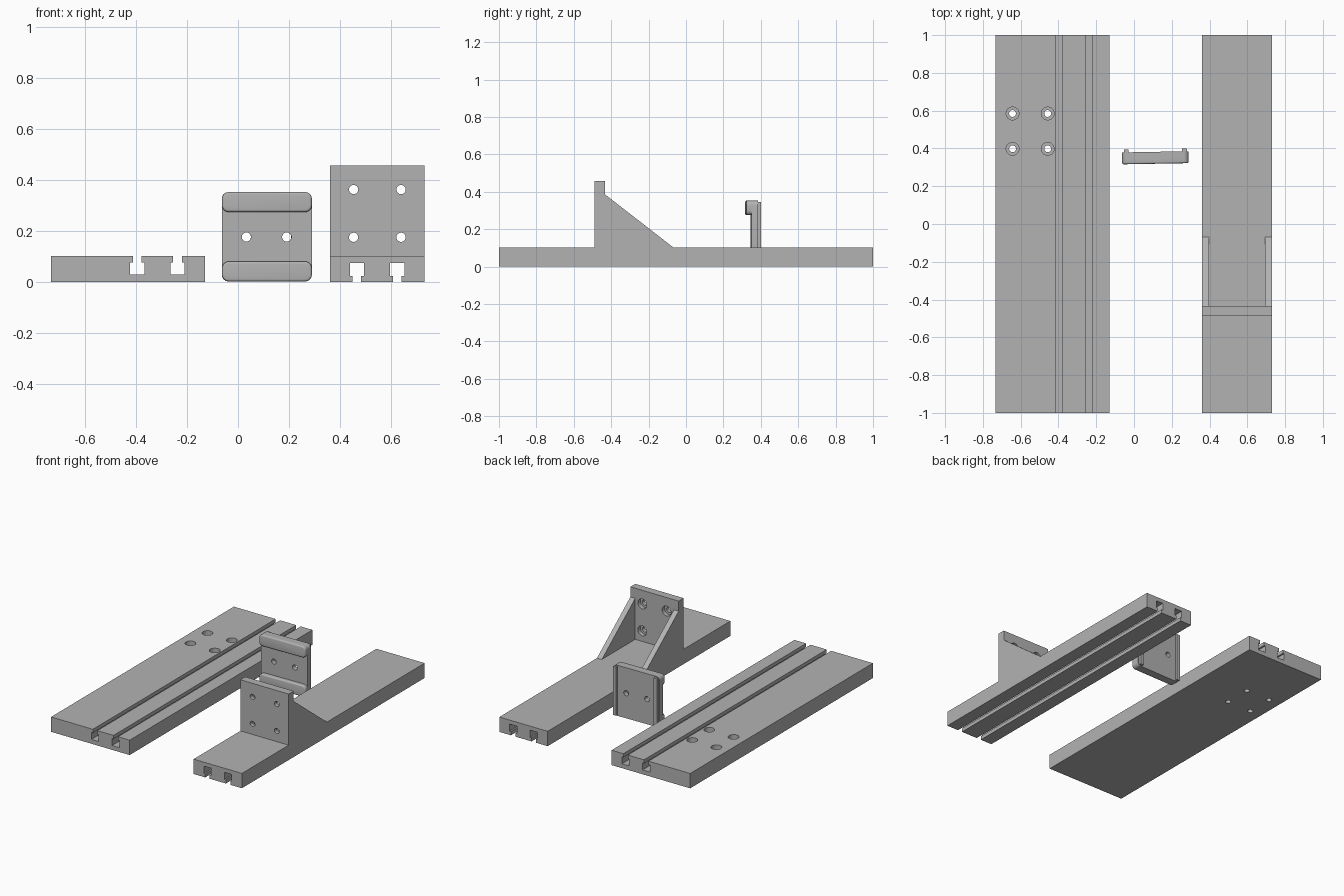
import bpy, bmesh, math
from mathutils import Matrix, Vector

if "Cube" in bpy.data.objects:
    bpy.data.objects.remove(bpy.data.objects["Cube"])

grey = bpy.data.materials.new("machined_grey")
grey.diffuse_color = (0.45, 0.45, 0.45, 1)
grey.use_nodes = True
grey.node_tree.nodes["Principled BSDF"].inputs["Base Color"].default_value = grey.diffuse_color


def extrude(name, pts, axis, a, b, rim=0.0):
    """Extrude a 2D profile from a to b; axis 'x' takes (y, z), 'y' takes (x, z). rim rounds the edge at a."""
    place = {'x': lambda u, v: (a, u, v), 'y': lambda u, v: (u, a, v)}[axis]
    step = Vector((b - a, 0, 0)) if axis == 'x' else Vector((0, b - a, 0))
    bm = bmesh.new()
    face = bm.faces.new([bm.verts.new(place(u, v)) for u, v in pts])
    rim_edges = list(face.edges)
    out = bmesh.ops.extrude_face_region(bm, geom=[face], use_keep_orig=True)
    moved = [g for g in out['geom'] if isinstance(g, bmesh.types.BMVert)]
    bmesh.ops.translate(bm, verts=moved, vec=step)
    if rim:
        bmesh.ops.bevel(bm, geom=rim_edges, offset=rim, segments=4, profile=0.5, affect='EDGES')
    bmesh.ops.recalc_face_normals(bm, faces=bm.faces)
    return finish(name, bm)


def finish(name, bm):
    me = bpy.data.meshes.new(name)
    bm.to_mesh(me)
    bm.free()
    me.materials.append(grey)
    ob = bpy.data.objects.new(name, me)
    bpy.context.collection.objects.link(ob)
    return ob


def select(ob):
    bpy.ops.object.select_all(action='DESELECT')
    ob.select_set(True)
    bpy.context.view_layer.objects.active = ob


def drill(ob, points, axis, lo, hi, r):
    """Cut round holes along an axis ('y' or 'z') between lo and hi."""
    bm = bmesh.new()
    turn = Matrix.Rotation(math.pi / 2, 4, 'X') if axis == 'y' else Matrix()
    mid = (lo + hi) / 2
    for u, v in points:
        pos = (u, mid, v) if axis == 'y' else (u, v, mid)
        bmesh.ops.create_cone(bm, cap_ends=True, segments=40, radius1=r, radius2=r,
                              depth=hi - lo, matrix=Matrix.Translation(pos) @ turn)
    cutter = finish("hole_cutter", bm)
    cutter.hide_render = True
    mod = ob.modifiers.new("holes", 'BOOLEAN')
    mod.operation, mod.solver, mod.object = 'DIFFERENCE', 'EXACT', cutter
    select(ob)
    bpy.ops.object.modifier_apply(modifier=mod.name)
    bpy.data.objects.remove(cutter)


def slotted(x0, x1, centres, h, lip, depth):
    """Rectangular section with T-slots opening at the top."""
    pts = [(x0, 0), (x1, 0), (x1, h)]
    for c in sorted(centres, reverse=True):
        n, w = 0.017, 0.028
        pts += [(c + n, h), (c + n, h - lip), (c + w, h - lip), (c + w, h - depth),
                (c - w, h - depth), (c - w, h - lip), (c - n, h - lip), (c - n, h)]
    return pts + [(x0, h)]


def rounded(x0, x1, z0, z1, r, n=6):
    pts = []
    for k, (cx, cz) in enumerate([(x1 - r, z1 - r), (x0 + r, z1 - r), (x0 + r, z0 + r), (x1 - r, z0 + r)]):
        for i in range(n + 1):
            t = math.pi / 2 * (k + i / n)
            pts.append((cx + r * math.cos(t), cz + r * math.sin(t)))
    return pts


H = 0.103

# Wide slotted plate with four counterbored holes
plate = extrude("base_plate", slotted(-0.732, -0.13, [-0.395, -0.237], H, 0.025, 0.073), 'y', -1, 1)
holes = [(x, y) for x in (-0.643, -0.457) for y in (0.398, 0.585)]
drill(plate, holes, 'z', -0.05, 0.2, 0.018)
drill(plate, holes, 'z', 0.052, 0.2, 0.034)

# Narrow slide, slots opening downwards
section = [(x, H - z) for x, z in slotted(0.36, 0.73, [0.466, 0.624], H, 0.025, 0.075)]
slide = extrude("slide_bar", section, 'y', -1, 1)

# Upright wall with counterbores on its back, and two gusset ribs
wall = extrude("upright_wall", [(0.36, H), (0.73, H), (0.73, 0.457), (0.36, 0.457)], 'y', -0.488, -0.434)
holes = [(x, z) for x in (0.453, 0.639) for z in (0.176, 0.363)]
drill(wall, holes, 'y', -0.6, -0.3, 0.018)
drill(wall, holes, 'y', -0.461, -0.3, 0.034)
for side, x in (("left", 0.36), ("right", 0.693)):
    extrude(side + "_gusset", [(-0.434, H), (-0.068, H), (-0.434, 0.387)], 'x', x, x + 0.037)

# Clamp plate: panel, two front lips, two rear rails, turned very slightly
X0, X1, Z0, Z1 = -0.063, 0.289, 0.003, 0.353
panel = extrude("clamp_panel", rounded(X0, X1, Z0, Z1, 0.026), 'y', 0.347, 0.382)
drill(panel, [(0.033, 0.177), (0.191, 0.177)], 'y', 0.2, 0.5, 0.018)
clamp = [panel]
for name, z in (("lower_lip", Z0), ("upper_lip", Z1 - 0.078)):
    clamp.append(extrude(name, rounded(X0, X1, z, z + 0.078, 0.026), 'y', 0.319, 0.347, rim=0.009))
for name, x in (("left_rail", -0.053), ("right_rail", 0.255)):
    clamp.append(extrude(name, [(x, 0.01), (x + 0.025, 0.01), (x + 0.025, 0.346), (x, 0.346)],
                         'y', 0.382, 0.398))
pivot = Matrix.Translation((0.113, 0.355, 0))
for ob in clamp:
    ob.data.transform(pivot @ Matrix.Rotation(0.018, 4, 'Z') @ pivot.inverted())

for ob in list(bpy.context.collection.objects):
    select(ob)
    bpy.ops.object.shade_smooth_by_angle(angle=math.radians(30))
